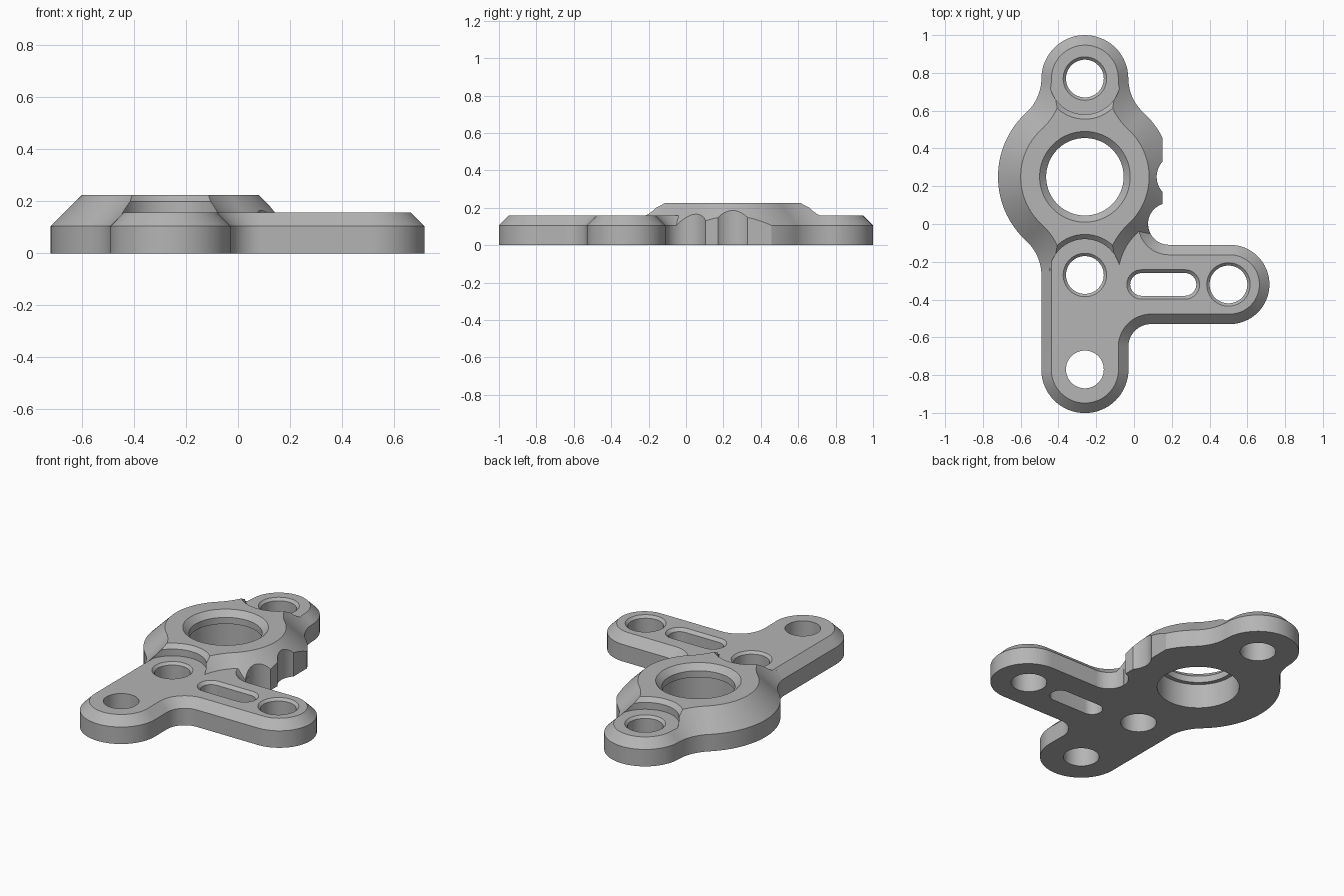
import bpy, bmesh, math

if "Cube" in bpy.data.objects:
    bpy.data.objects.remove(bpy.data.objects["Cube"])

grey = bpy.data.materials.new("plain grey")
grey.diffuse_color = (0.46, 0.46, 0.46, 1)
grey.use_nodes = True
grey.node_tree.nodes["Principled BSDF"].inputs["Base Color"].default_value = grey.diffuse_color


def arc(cx, cy, r, a0, a1, inset=0, n=20):
    """Arc points in degrees; a clockwise sweep is concave, so it grows when inset."""
    r = r - inset if a1 > a0 else r + inset
    angles = [math.radians(a0 + (a1 - a0) * i / n) for i in range(n + 1)]
    return [(cx + r * math.cos(a), cy + r * math.sin(a)) for a in angles]


def loft(name, rings):
    """Solid through a stack of (outline, z) rings with equal point counts."""
    bm = bmesh.new()
    loops = [[bm.verts.new((x, y, z)) for x, y in pts] for pts, z in rings]
    for a, b in zip(loops, loops[1:]):
        for i in range(len(a)):
            j = (i + 1) % len(a)
            bm.faces.new((a[i], a[j], b[j], b[i]))
    bm.faces.new(loops[0][::-1])
    bm.faces.new(loops[-1])
    bmesh.ops.recalc_face_normals(bm, faces=bm.faces)
    mesh = bpy.data.meshes.new(name)
    bm.to_mesh(mesh)
    bm.free()
    obj = bpy.data.objects.new(name, mesh)
    bpy.context.collection.objects.link(obj)
    mesh.materials.append(grey)
    return obj


def turned(name, cx, cy, profile, n=64):
    """Round cutter from (radius, z) pairs."""
    return loft(name, [(arc(cx, cy, r, 0, 360, n=n)[:-1], z) for r, z in profile])


def combine(target, tool, operation):
    mod = target.modifiers.new("bool", 'BOOLEAN')
    mod.operation, mod.solver, mod.object = operation, 'EXACT', tool
    bpy.context.view_layer.objects.active = target
    bpy.ops.object.modifier_apply(modifier=mod.name)
    bpy.data.objects.remove(tool, do_unlink=True)


CX, CY = -0.26, 0.25          # main bore axis
DISC, LOBE, FIL, GAP = 0.46, 0.23, 0.25, 0.52


def hub_outline(inset):
    """Disc blended into a lobe above and below."""
    d1, d2 = DISC + FIL, LOBE + FIL
    fy = (d1 * d1 - d2 * d2 + GAP * GAP) / (2 * GAP)
    fx = math.sqrt(d1 * d1 - fy * fy)
    a = math.degrees(math.atan2(fy, fx))
    b = math.degrees(math.atan2(fy - GAP, fx))
    half = (arc(0, 0, DISC, -a, a, inset, 40)
            + arc(fx, fy, FIL, 180 + a, 180 + b, inset)[1:]
            + arc(0, GAP, LOBE, b, 180 - b, inset, 32)[1:]
            + arc(-fx, fy, FIL, -b, -a, inset)[1:-1])
    return [(CX + s * x, CY + s * y) for s in (1, -1) for x, y in half]


def plate_outline(inset):
    """Lower spine with the side arm."""
    return (arc(0.507, -0.32, 0.21, -90, 90, inset, 32)
            + arc(0.185, 0.0, 0.11, 270, 180, inset)
            + arc(CX, 0.0, 0.231, 90, 180, inset)
            + arc(CX, -0.77, 0.231, 180, 360, inset, 32)
            + arc(0.09, -0.65, 0.12, 180, 90, inset))


# raised hub with its 45 degree flank
hub = loft("bracket_body", [(hub_outline(0), 0), (hub_outline(0), 0.105),
                            (hub_outline(0.12), 0.225)])

# recesses around the upper and lower bolt holes
for y, floor in ((CY + GAP, 0.158), (CY - GAP, 0.15)):
    combine(hub, turned("recess_cutter", CX, y, [(0.19, floor), (0.19, 0.2),
                                                 (0.235, 0.245)]), 'DIFFERENCE')

# flat side, notch and inner corner on the right of the hub
side = [(0.15, -0.3), (0.6, -0.3), (0.6, 0.8), (0.15, 0.8)]
combine(hub, loft("side_cutter", [(side, -0.1), (side, 0.4)]), 'DIFFERENCE')
for x, y, r in ((0.24, CY, 0.12), (0.185, 0.0, 0.111)):
    combine(hub, turned("notch_cutter", x, y, [(r, -0.1), (r, 0.4)]), 'DIFFERENCE')

# chamfered plate with the side arm
plate = loft("arm_plate", [(plate_outline(0), 0), (plate_outline(0), 0.105),
                           (plate_outline(0.053), 0.158)])
combine(hub, plate, 'UNION')

# stepped main bore
combine(hub, turned("bore_cutter", CX, CY, [(0.23, -0.1), (0.23, 0.15), (0.205, 0.15),
                                            (0.205, 0.19), (0.26, 0.245)], 96), 'DIFFERENCE')

# bolt holes, three of them countersunk
for x, y in ((CX, 0.77), (CX, -0.27), (0.5, -0.32)):
    combine(hub, turned("hole_cutter", x, y, [(0.1, -0.1), (0.1, 0.143), (0.13, 0.173)]),
            'DIFFERENCE')
combine(hub, turned("plain_hole_cutter", CX, -0.77, [(0.1, -0.1), (0.1, 0.4)]), 'DIFFERENCE')


# slot in the arm
def slot(grow):
    return (arc(0.27, -0.32, 0.06 + grow, -90, 90)
            + arc(0.04, -0.32, 0.06 + grow, 90, 270))


combine(hub, loft("slot_cutter", [(slot(0), -0.1), (slot(0), 0.14), (slot(0.036), 0.176)]),
        'DIFFERENCE')

# smooth the round walls, keep the edges sharp
bpy.ops.object.select_all(action='DESELECT')
hub.select_set(True)
bpy.context.view_layer.objects.active = hub
bpy.ops.object.shade_smooth_by_angle(angle=math.radians(25))
